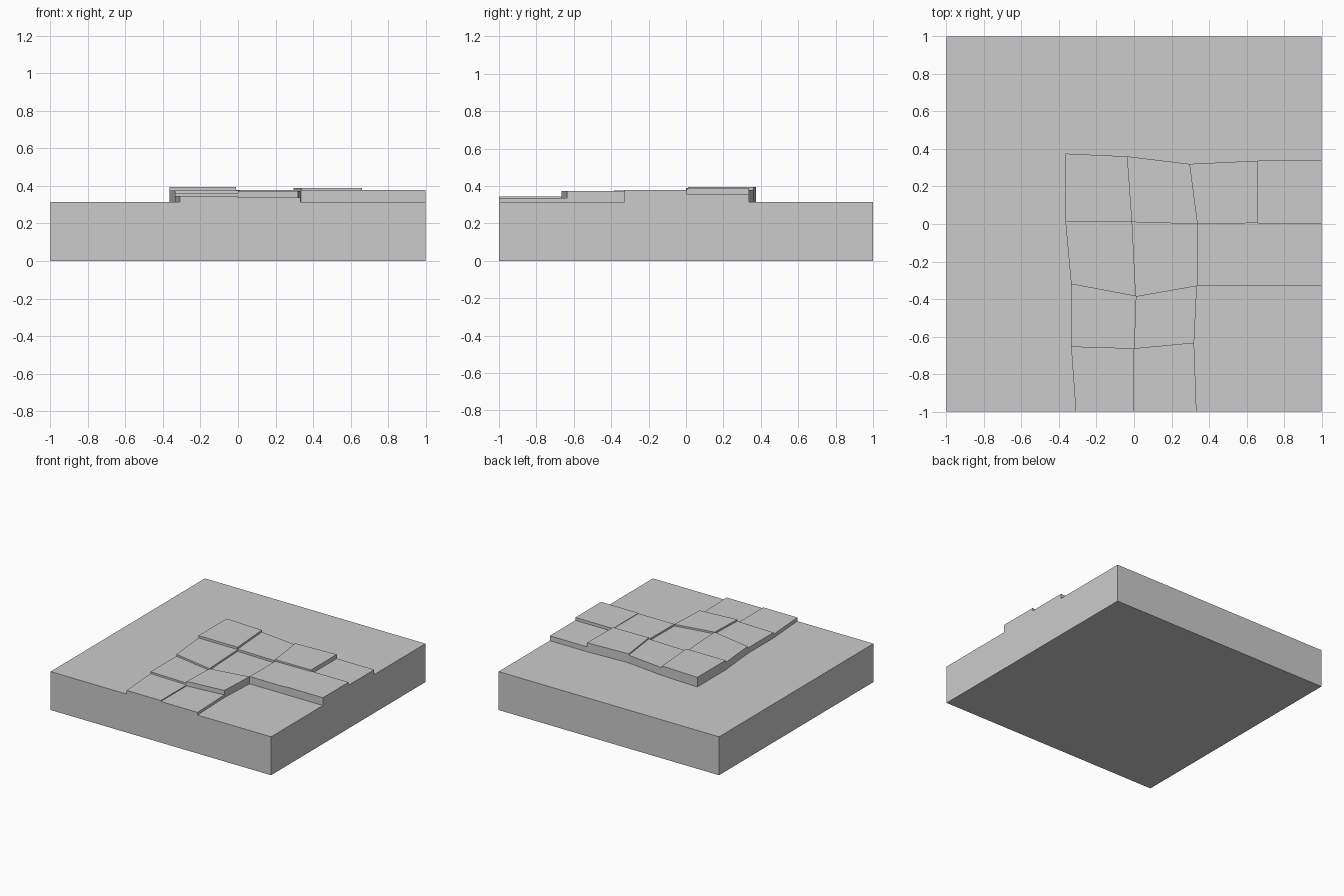
import bpy, bmesh

if "Cube" in bpy.data.objects:
    bpy.data.objects.remove(bpy.data.objects["Cube"])

GROUND = 0.315


def prism(name, outline, z0, z1):
    """Extrude a flat outline between two heights."""
    bm = bmesh.new()
    face = bm.faces.new([bm.verts.new((x, y, z0)) for x, y in outline])
    top = bmesh.ops.extrude_face_region(bm, geom=[face])
    for v in top["geom"]:
        if isinstance(v, bmesh.types.BMVert):
            v.co.z = z1
    # extruding keeps the source face as the bottom, unless it was removed
    if not any(all(abs(v.co.z - z0) < 1e-6 for v in f.verts) for f in bm.faces):
        bm.faces.new([v for v in bm.verts if abs(v.co.z - z0) < 1e-6])
    bmesh.ops.recalc_face_normals(bm, faces=bm.faces)
    mesh = bpy.data.meshes.new(name)
    bm.to_mesh(mesh)
    bm.free()
    ob = bpy.data.objects.new(name, mesh)
    bpy.context.collection.objects.link(ob)
    return ob


# Ground slab
prism("ground_slab", [(-1, -1), (1, -1), (1, 1), (-1, 1)], 0, GROUND)

# Irregular joint lines of the corner path, listed back to front
rows = [
    [(-0.365, 0.375), (-0.035, 0.36), (0.295, 0.32), (0.66, 0.337), (1, 0.337)],
    [(-0.365, 0.01), (-0.01, 0.01), (0.337, 0), (0.66, 0.005), (1, 0.005)],
    [(-0.335, -0.32), (0.01, -0.385), (0.335, -0.328), (0.66, -0.328), (1, -0.328)],
    [(-0.335, -0.655), (0, -0.665), (0.32, -0.635)],
    [(-0.31, -1), (0, -1), (0.333, -1)],
]

# Top height of each paving stone, same order
heights = [
    [0.394, 0.378, 0.389, 0.355],
    [0.375, 0.36, 0.375, 0.379],
    [0.36, 0.374],
    [0.345, 0.337],
]

# Paving stones
for r, tops in enumerate(heights):
    for c, top in enumerate(tops):
        outline = [rows[r + 1][c], rows[r + 1][c + 1], rows[r][c + 1], rows[r][c]]
        prism(f"paving_stone_{r}_{c}", outline, GROUND - 0.02, top)
